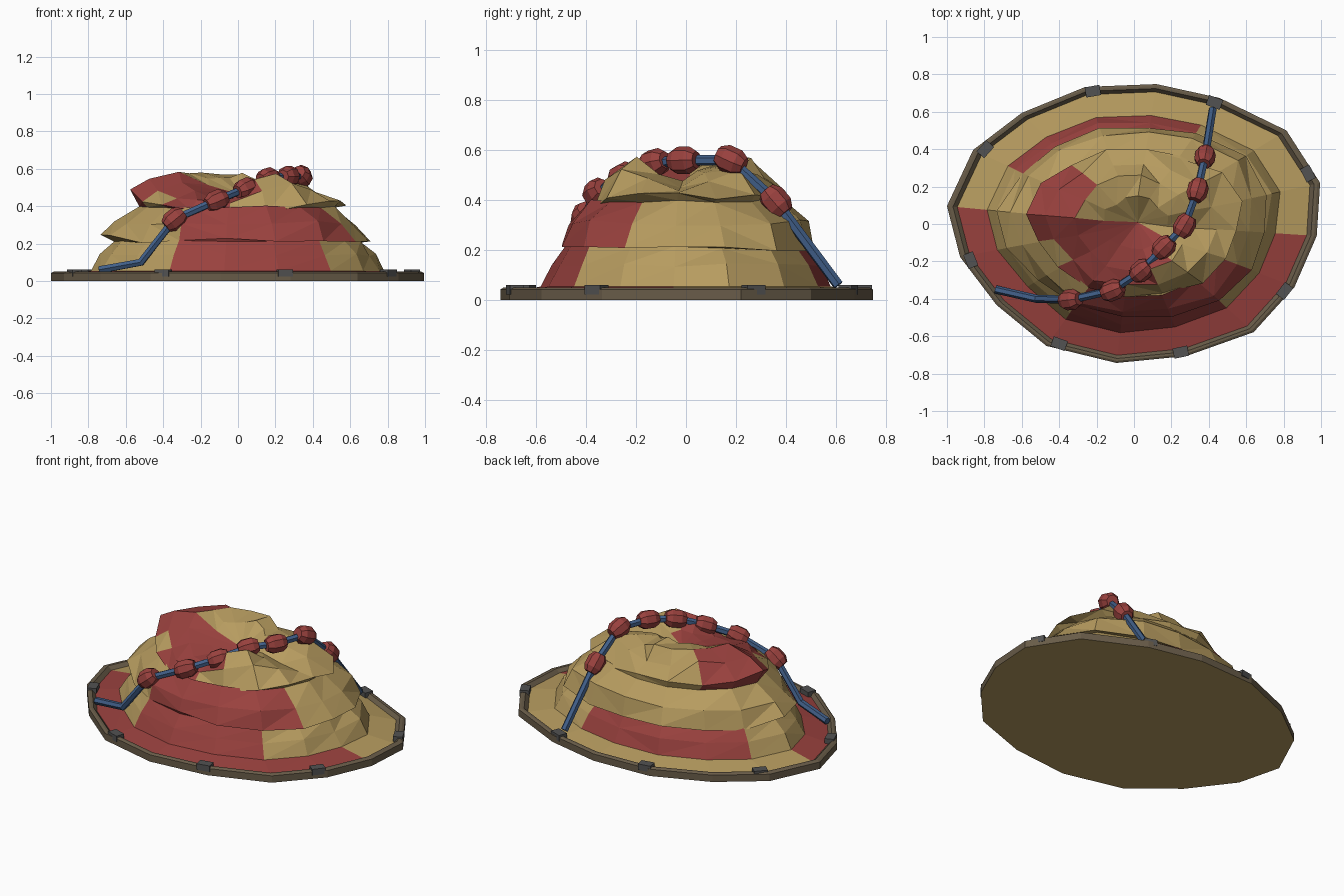
import bpy
import bmesh
import math
import random
from mathutils import Vector

random.seed(4)

if "Cube" in bpy.data.objects:
    bpy.data.objects.remove(bpy.data.objects["Cube"])


def material(name, color):
    mat = bpy.data.materials.new(name)
    mat.use_nodes = True
    mat.diffuse_color = (*color, 1)
    mat.node_tree.nodes["Principled BSDF"].inputs["Base Color"].default_value = (*color, 1)
    return mat


tan = material("tan cloth", (0.47, 0.33, 0.115))
red = material("red cloth", (0.32, 0.053, 0.048))
brown = material("brown rim", (0.14, 0.107, 0.066))
blue = material("blue rope", (0.053, 0.115, 0.25))
grey = material("grey clip", (0.085, 0.085, 0.085))

# Uneven sixteen-sided oval shared by the tray and the mound
outline = [
    (0.995, 0.22), (0.815, 0.50), (0.457, 0.674), (0.12, 0.748),
    (-0.26, 0.733), (-0.60, 0.594), (-0.86, 0.396), (-1.0, 0.096),
    (-0.93, -0.176), (-0.735, -0.433), (-0.468, -0.652), (-0.094, -0.743),
    (0.28, -0.706), (0.64, -0.578), (0.858, -0.337), (0.977, -0.064),
]
SIDES = len(outline)


def finish(name, bm, *mats):
    mesh = bpy.data.meshes.new(name)
    bm.to_mesh(mesh)
    bm.free()
    for mat in mats:
        mesh.materials.append(mat)
    obj = bpy.data.objects.new(name, mesh)
    bpy.context.collection.objects.link(obj)
    return obj


def oval(k, rx, ry, z):
    """Corner k of the oval scaled to the given radii."""
    x, y = outline[k]
    return Vector((x * rx, y * ry / 0.75, z))


def bridge(bm, low, high, rule):
    """Join two rings of vertices; rule(k) gives the material of sector k."""
    count = len(low)
    for k in range(count):
        n = (k + 1) % count
        bm.faces.new((low[k], low[n], high[n], high[k])).material_index = rule(k)


# Oval tray: raised brown rim over a tan underside
bm = bmesh.new()
profile = [(1.0, 0.0), (1.0, 0.043), (0.985, 0.05), (0.968, 0.05), (0.942, 0.025)]
rings = [[bm.verts.new(oval(k, r, r * 0.75, z)) for k in range(SIDES)] for r, z in profile]
for low, high in zip(rings, rings[1:]):
    bridge(bm, low, high, lambda k: 0)
bm.faces.new(rings[0][::-1]).material_index = 1
finish("tray_rim", bm, brown, tan)

# Draped mound: each ring is radius x, radius y, height, jitter
layers = [
    (0.945, 0.708, 0.029, 0.0),    # edge of the floor
    (0.78, 0.585, 0.055, 0.008),   # foot of the mound
    (0.73, 0.545, 0.14, 0.012),
    (0.67, 0.495, 0.215, 0.012),   # top of lower tier
    (0.70, 0.52, 0.205, 0.015),    # overhanging middle tier
    (0.65, 0.485, 0.31, 0.02),
    (0.53, 0.40, 0.40, 0.015),
    (0.56, 0.40, 0.42, 0.02),      # overhanging upper tier
    (0.44, 0.33, 0.50, 0.025),
    (0.31, 0.25, 0.55, 0.02),      # crest
    (0.17, 0.14, 0.54, 0.015),
]
LEDGE, MIDDLE, UPPER, SLOPE, CREST, INNER = 4, 5, 7, 8, 9, 10

# Height of the upper folds in each sector
fold_heights = {
    UPPER: [.41, .41, .42, .43, .43, .43, .45, .49, .43, .41, .39, .34, .37, .40, .42, .43],
    SLOPE: [.49, .53, .51, .49, .50, .54, .55, .56, .47, .44, .42, .42, .47, .52, .48, .43],
    CREST: [.51, .55, .53, .56, .56, .57, .58, .58, .52, .48, .44, .44, .54, .57, .51, .44],
    INNER: [.51, .54, .54, .57, .55, .56, .54, .52, .49, .47, .46, .46, .48, .50, .48, .47],
}

# Corners pulled outward (above 1) or tucked in, by ring and sector
pulls = {
    (LEDGE, 1): 1.05, (LEDGE, 2): 1.04, (LEDGE, 7): 1.05, (LEDGE, 8): 1.05,
    (LEDGE, 10): 0.96, (LEDGE, 11): 0.96, (LEDGE, 14): 1.05,
    (MIDDLE, 1): 1.05, (MIDDLE, 2): 1.05, (UPPER, 0): 1.04, (UPPER, 7): 1.03,
    (SLOPE, 6): 1.06, (SLOPE, 7): 1.08,
}
raised_ledge = {7: 0.25, 8: 0.25, 10: 0.225, 11: 0.225}


def sector_color(ring, k):
    """Index 1 is red, index 0 is tan."""
    if ring == 0:
        return int(7 <= k <= 14)
    if ring < 3:
        return int(10 <= k <= 12 or 2 <= k <= 5)
    if ring < 6:
        return int(10 <= k <= 13)
    if ring < SLOPE:
        return int(k in (5, 6, 7, 9, 10))
    if ring < CREST:
        return int(5 <= k <= 11)
    return int(7 <= k <= (13 if ring == INNER else 12))


bm = bmesh.new()
rings = []
for i, (rx, ry, z, jitter) in enumerate(layers):
    ring = []
    for k in range(SIDES):
        height = fold_heights[i][k] if i in fold_heights else z
        if i == LEDGE:
            height = raised_ledge.get(k, z)
        wobble = random.uniform(-jitter, jitter)
        stretch = pulls.get((i, k), 1 + wobble / rx)
        height += wobble * 0.6 if i > 1 else 0
        ring.append(bm.verts.new(oval(k, rx * stretch, ry * stretch, height)))
    rings.append(ring)
for i, (low, high) in enumerate(zip(rings, rings[1:])):
    bridge(bm, low, high, lambda k: sector_color(i, k))

# Sunken middle where the folds meet
middle = bm.verts.new((0.02, 0.01, 0.46))
for k in range(SIDES):
    face = bm.faces.new((rings[-1][k], rings[-1][(k + 1) % SIDES], middle))
    face.material_index = sector_color(INNER, k)
bmesh.ops.triangulate(bm, faces=bm.faces[:], quad_method="SHORT_EDGE")
finish("draped_mound", bm, tan, red)

# Rope draped over the mound
path = [
    (-0.74, -0.35, 0.06), (-0.52, -0.40, 0.10), (-0.34, -0.405, 0.33),
    (-0.115, -0.355, 0.43), (0.04, -0.25, 0.495), (0.16, -0.125, 0.55),
    (0.27, -0.01, 0.56), (0.34, 0.18, 0.56), (0.38, 0.36, 0.395), (0.42, 0.61, 0.06),
]
curve = bpy.data.curves.new("rope", "CURVE")
curve.dimensions = "3D"
curve.bevel_depth = 0.022
curve.bevel_resolution = 1
curve.use_fill_caps = True
spline = curve.splines.new("POLY")
spline.points.add(len(path) - 1)
spline.use_smooth = False
for point, co in zip(spline.points, path):
    point.co = (*co, 1)
curve.materials.append(blue)
bpy.context.collection.objects.link(bpy.data.objects.new("rope", curve))

# Faceted barrel beads threaded along the rope
for i in range(2, len(path) - 1):
    bm = bmesh.new()
    rings = []
    for radius, z in ((0.036, -0.06), (0.055, -0.028), (0.055, 0.028), (0.036, 0.06)):
        angles = [math.tau * k / 8 for k in range(8)]
        rings.append([bm.verts.new((radius * math.cos(a), radius * math.sin(a), z)) for a in angles])
    for low, high in zip(rings, rings[1:]):
        bridge(bm, low, high, lambda k: 0)
    bm.faces.new(rings[0][::-1])
    bm.faces.new(rings[-1])
    bead = finish(f"bead_{i - 1}", bm, red)
    bead.location = path[i]
    along = Vector(path[i + 1]) - Vector(path[i - 1])
    bead.rotation_euler = along.to_track_quat("Z", "Y").to_euler()

# Clips gripping the rim
clip_spots = [
    (-0.22, 0.71), (0.43, 0.65), (0.93, 0.27), (0.805, -0.358),
    (0.25, -0.685), (-0.40, -0.64), (-0.873, -0.193), (-0.795, 0.40),
]
for i, (x, y) in enumerate(clip_spots):
    bm = bmesh.new()
    bmesh.ops.create_cube(bm, size=1)
    clip = finish(f"rim_clip_{i + 1}", bm, grey)
    clip.location = (x, y, 0.042)
    clip.scale = (0.08, 0.055, 0.038)
    clip.rotation_euler.z = math.atan2(0.75 * x, -y / 0.75)
